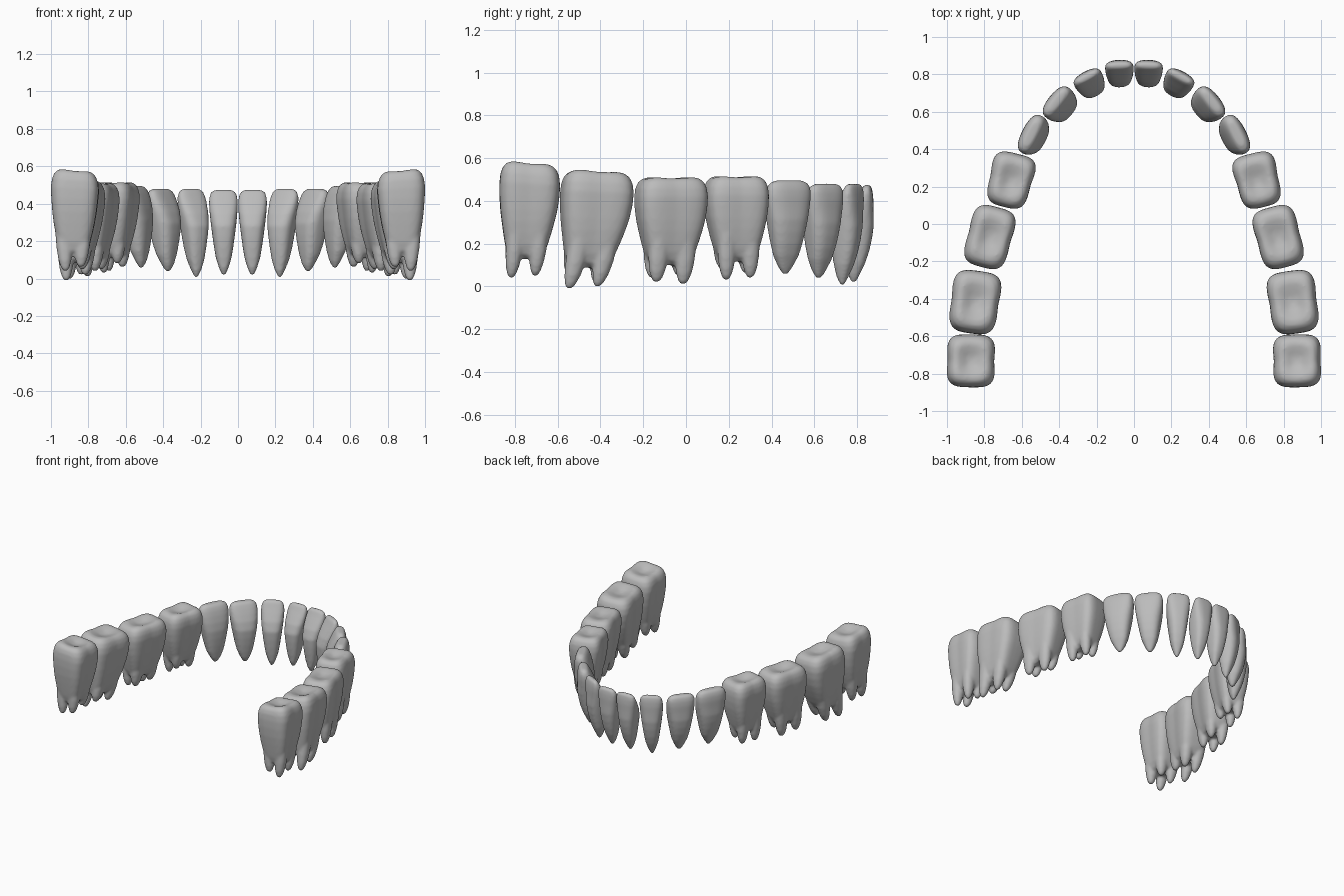
import bpy
import bmesh
from math import cos, sin, pi, radians, copysign

cube = bpy.data.objects.get("Cube")
if cube:
    bpy.data.objects.remove(cube, do_unlink=True)

enamel = bpy.data.materials.new("plain_grey")
enamel.use_nodes = True
enamel.diffuse_color = (0.5, 0.5, 0.5, 1)
enamel.node_tree.nodes["Principled BSDF"].inputs["Base Color"].default_value = (0.5, 0.5, 0.5, 1)

SIDES = 40


def loft(bm, rings, power, waist=0.0, flare=0.0):
    """Closed stack of superellipse rings: (z, centre_u, centre_v, half_u, half_v, cusp, slope)."""
    loops = []
    for z, cu, cv, hu, hv, cusp, slope in rings:
        loop = []
        for i in range(SIDES):
            a = 2 * pi * i / SIDES
            c, s = cos(a), sin(a)
            u = copysign(abs(c) ** (2 / power), c)
            v = copysign(abs(s) ** (2 / power), s)
            v *= 1 - waist * (1 - abs(u)) - flare * u
            height = z + cusp * abs(sin(2 * a)) + slope * (u * hu + v * hv)
            loop.append(bm.verts.new((cu + u * hu, cv + v * hv, height)))
        loops.append(loop)
    for low, high in zip(loops, loops[1:]):
        for i in range(SIDES):
            j = (i + 1) % SIDES
            bm.faces.new((low[i], low[j], high[j], high[i]))
    bm.faces.new(loops[0][::-1])
    bm.faces.new(loops[-1])


def finish(bm, name, place, yaw, side):
    """Turn the local frame (u along the arch, v outward) into position, fuse and smooth."""
    tx, ty = sin(radians(yaw)), -cos(radians(yaw))
    for p in bm.verts:
        u, v, z = p.co
        p.co = (side * (place[0] + u * tx - v * ty), place[1] + u * ty + v * tx, z)
    bmesh.ops.recalc_face_normals(bm, faces=bm.faces)
    mesh = bpy.data.meshes.new(name)
    bm.to_mesh(mesh)
    bm.free()
    mesh.materials.append(enamel)
    obj = bpy.data.objects.new(name, mesh)
    bpy.context.collection.objects.link(obj)
    fuse = obj.modifiers.new("fuse", "REMESH")
    fuse.mode = "VOXEL"
    fuse.voxel_size = 0.0085
    fuse.use_smooth_shade = True
    soften = obj.modifiers.new("soften", "SMOOTH")
    soften.factor = 0.5
    soften.iterations = 8


# Single-rooted tooth: height fraction, width, outward shift, thickness
BLADE = [(0, .12, -.25, .14), (.08, .32, -.24, .38), (.2, .54, -.14, .62),
         (.32, .66, -.07, .8), (.45, .77, -.02, .93), (.58, .87, .02, 1)]
# Cutting edge: height fraction, width, outward shift, thickness left over
EDGE = [(.72, .96, .17, 1), (.83, 1, .38, 1), (.91, .98, .52, .92), (.97, .87, .59, .72),
        (1, .6, .61, .42)]


def front_tooth(name, place, yaw, a, b, z0, z1, edge, side):
    bm = bmesh.new()
    rows = BLADE + [(t, w, k * edge, (1 - k * edge) * s) for t, w, k, s in EDGE]
    loft(bm, [(z0 + t * (z1 - z0), 0, cv * b, w * a, rv * b, 0, 0)
              for t, w, cv, rv in rows], 2.7)
    finish(bm, name, place, yaw, side)


# Molar body: height fraction, scale along the arch, scale across it, cusp height
BODY = [(.18, .38, .32, 0), (.22, .59, .54, 0), (.3, .7, .68, 0), (.4, .79, .78, 0),
        (.5, .87, .86, 0), (.6, .94, .92, 0), (.72, .99, .97, 0), (.82, 1, 1, 0),
        (.9, .97, .96, 0), (.955, .89, .87, .002), (.985, .76, .73, .004),
        (.99, .6, .57, .006), (.975, .4, .38, .004), (.958, .2, .2, 0), (.95, .04, .04, 0)]
ROOT = [(0, .25), (.08, .5), (.25, .74), (.5, .9), (1, 1)]


def molar(name, place, yaw, a, b, z0, z1, lean, slope, flare, tips, side):
    bm = bmesh.new()
    h = z1 - z0
    loft(bm, [(z0 + t * h, lean * (1 - t) ** 2, .01 * (1 - t), su * a, sv * b, cusp,
               slope * max(0, t - .5) * 2)
              for t, su, sv, cusp in BODY], 3.6, 0.09, flare)
    # Four short roots fused into the underside
    corners = [(su, sv) for sv in (1, -1) for su in (-1, 1)]
    for (su, sv), tip in zip(corners, tips):
        bottom, top = z0 + tip, z0 + .45 * h
        rings = []
        for t, s in ROOT:
            z = bottom + t * (top - bottom)
            drift = lean * (1 - (z - z0) / h) ** 2
            rings.append((z, drift + su * a * .39, .01 + sv * b * (.3 + .08 * t),
                          s * a * .31, s * b * .34, 0, 0))
        loft(bm, rings, 2.2)
    finish(bm, name, place, yaw, side)


for label, side in (("left", 1), ("right", -1)):
    front_tooth(label + "_central_incisor", (.077, .803), 88, .077, .074, .018, .475, 1, side)
    front_tooth(label + "_lateral_incisor", (.232, .748), 62, .082, .073, .008, .48, .95, side)
    front_tooth(label + "_canine", (.39, .633), 39, .101, .076, .038, .48, .7, side)
    front_tooth(label + "_premolar", (.533, .472), 27, .113, .068, .058, .495, .45, side)
    molar(label + "_first_molar", (.658, .233), 14, .147, .122, .03, .515, 0, 0, .07,
          (.01, 0, .03, .05), side)
    molar(label + "_second_molar", (.77, -.07), 15, .166, .126, .01, .51, .02, 0, .02,
          (0, .01, .04, .03), side)
    molar(label + "_third_molar", (.848, -.415), 8, .168, .138, -.01, .536, .075, .07, .03,
          (.01, 0, .03, .06), side)
    molar(label + "_back_molar", (.87, -.73), 1, .142, .137, .03, .573, .035, .09, 0,
          (.02, .01, .05, .03), side)
